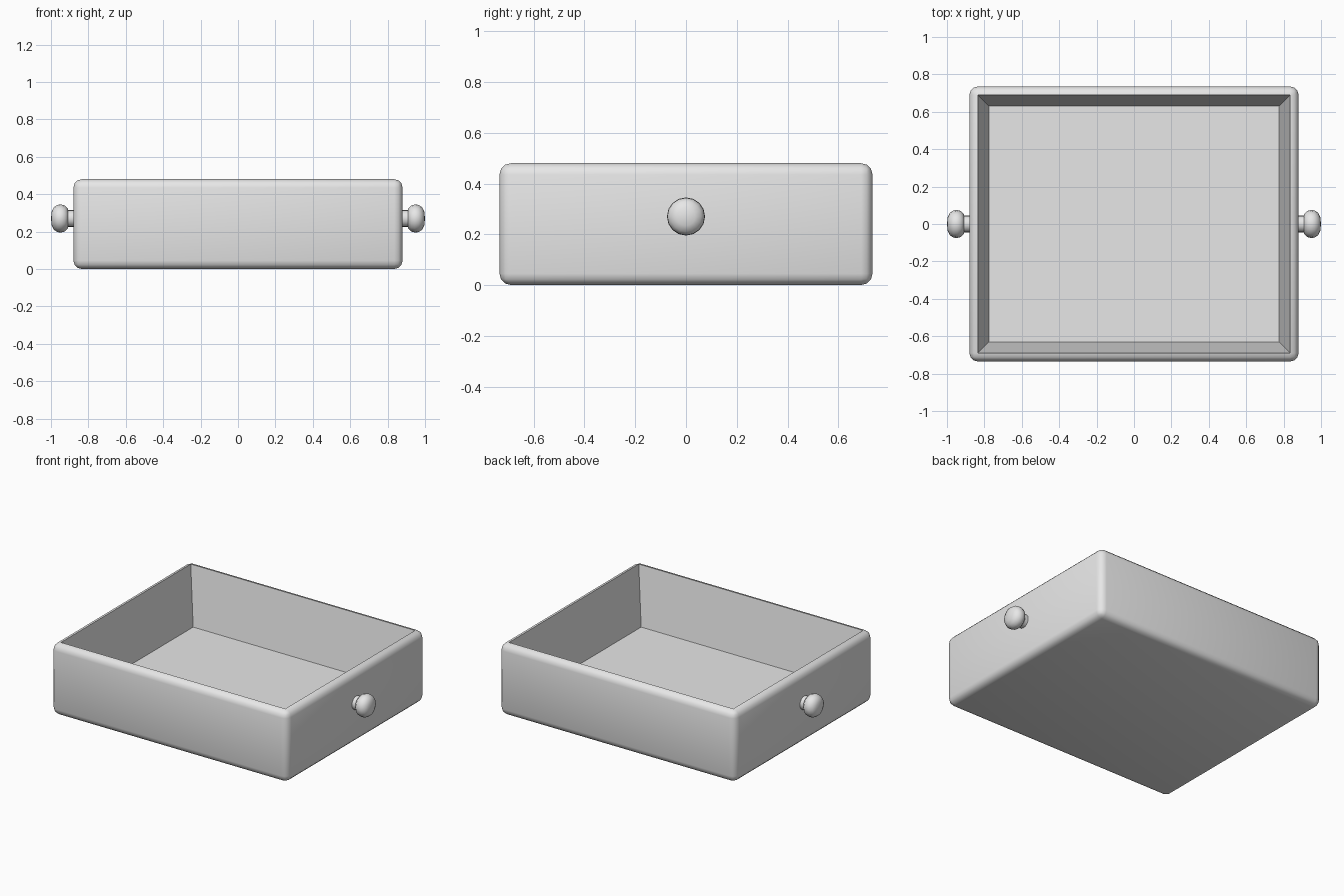
import bpy
import bmesh
import math
from mathutils import Matrix

cube = bpy.data.objects.get("Cube")
if cube:
    bpy.data.objects.remove(cube, do_unlink=True)

grey = bpy.data.materials.new("plain_grey")
grey.use_nodes = True
grey.diffuse_color = (0.8, 0.8, 0.8, 1)
grey.node_tree.nodes["Principled BSDF"].inputs["Base Color"].default_value = (0.8, 0.8, 0.8, 1)


def finish(name, bm, angle):
    bmesh.ops.recalc_face_normals(bm, faces=bm.faces)
    mesh = bpy.data.meshes.new(name)
    bm.to_mesh(mesh)
    bm.free()
    mesh.materials.append(grey)
    obj = bpy.data.objects.new(name, mesh)
    bpy.context.collection.objects.link(obj)
    bpy.ops.object.select_all(action="DESELECT")
    obj.select_set(True)
    bpy.context.view_layer.objects.active = obj
    bpy.ops.object.shade_smooth_by_angle(angle=math.radians(angle))
    return obj


# Tray: rounded block with a tapered hollow sunk into its top face
width, depth, height = 1.76, 1.47, 0.48
bm = bmesh.new()
bmesh.ops.create_cube(bm, size=1, matrix=Matrix.Translation((0, 0, height / 2))
                      @ Matrix.Diagonal((width, depth, height, 1)))
bmesh.ops.bevel(bm, geom=bm.edges[:], offset=0.045, segments=3,
                profile=0.5, affect="EDGES")
bm.normal_update()
top = max(bm.faces, key=lambda f: f.normal.z * f.calc_area())
bmesh.ops.inset_individual(bm, faces=[top], thickness=0.085, depth=0)
for v in top.verts:
    v.co.z -= 0.385
finish("tray", bm, 40)


# Knobs: a neck and flattened round head, lathed about the x axis
profile = [(0.86, 0.045), (0.908, 0.045), (0.908, 0.05), (0.925, 0.069),
           (0.945, 0.075), (0.965, 0.073), (0.985, 0.06), (0.996, 0.036), (1.0, 0)]
for name, side in (("left_knob", 1), ("right_knob", -1)):
    bm = bmesh.new()
    verts = [bm.verts.new((side * x, 0, 0.27 + r)) for x, r in profile]
    edges = [bm.edges.new(pair) for pair in zip(verts, verts[1:])]
    bmesh.ops.spin(bm, geom=verts + edges, cent=(0, 0, 0.27), axis=(1, 0, 0),
                   angle=math.tau, steps=16)
    bmesh.ops.remove_doubles(bm, verts=bm.verts[:], dist=0.0005)
    finish(name, bm, 50)
